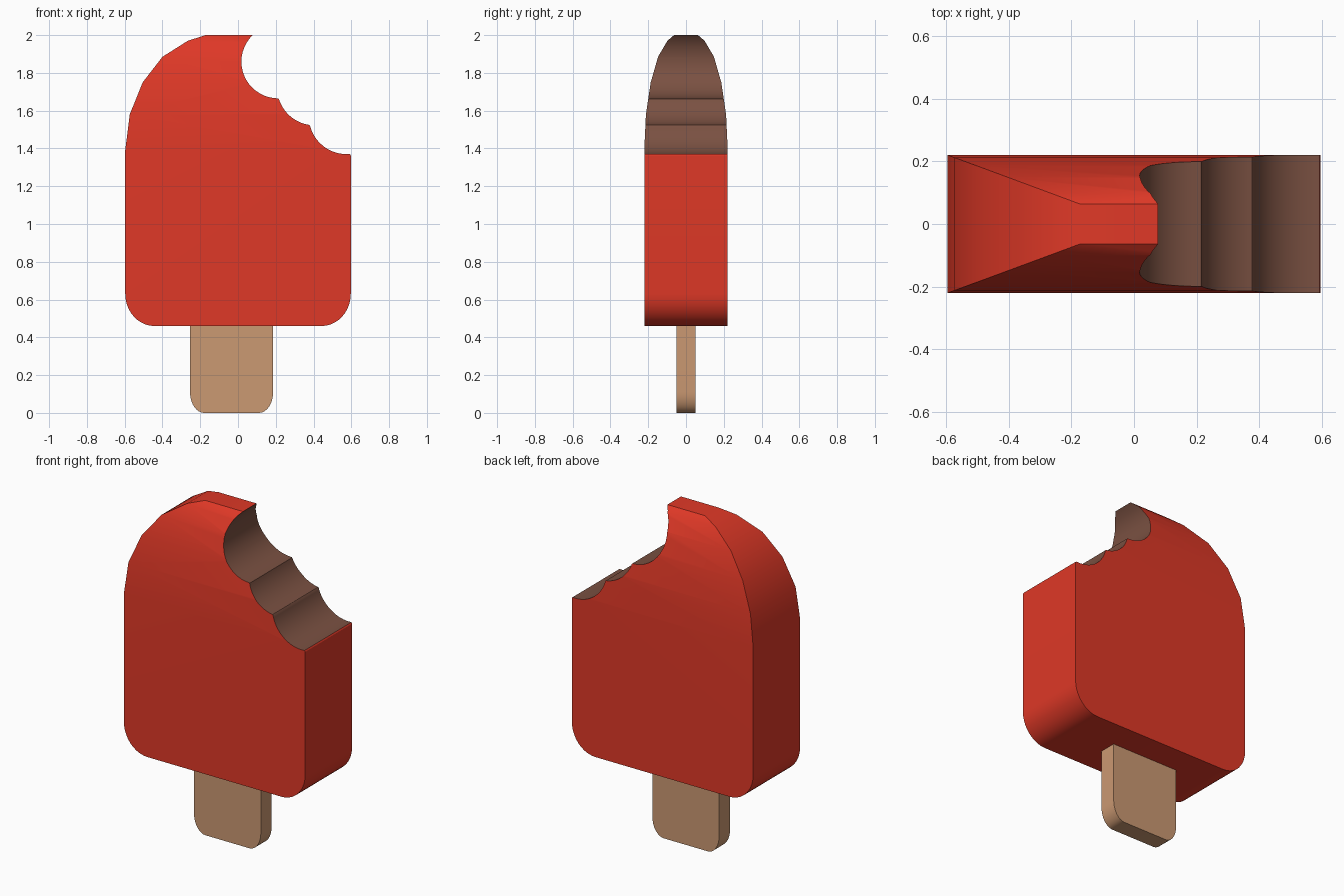
import bpy, bmesh, math

if "Cube" in bpy.data.objects:
    bpy.data.objects.remove(bpy.data.objects["Cube"])


def material(name, rgb):
    m = bpy.data.materials.new(name)
    m.diffuse_color = (*rgb, 1)
    m.use_nodes = True
    m.node_tree.nodes["Principled BSDF"].inputs["Base Color"].default_value = m.diffuse_color
    return m


red = material("red_ice", (0.74, 0.040, 0.020))
brown = material("chocolate_filling", (0.195, 0.082, 0.054))
wood = material("wood", (0.60, 0.32, 0.17))


def make_object(name, bm, mats):
    bmesh.ops.recalc_face_normals(bm, faces=bm.faces[:])
    me = bpy.data.meshes.new(name)
    bm.to_mesh(me)
    bm.free()
    for m in mats:
        me.materials.append(m)
    ob = bpy.data.objects.new(name, me)
    bpy.context.collection.objects.link(ob)
    return ob


def loft(name, rings, cx, mats):
    """Stack of rectangles given as (z, half width, half depth)."""
    bm = bmesh.new()
    loops = [[bm.verts.new((cx + sx * hx, sy * hy, z))
              for sx, sy in ((-1, -1), (1, -1), (1, 1), (-1, 1))]
             for z, hx, hy in rings]
    for a, b in zip(loops, loops[1:]):
        for i in range(4):
            j = (i + 1) % 4
            bm.faces.new((a[i], a[j], b[j], b[i]))
    bm.faces.new(loops[0][::-1])
    bm.faces.new(loops[-1])
    return make_object(name, bm, mats)


def rounded_bottom(z0, hx, hy, rx, rz, n=10):
    """Rings that round the two lower corners of the front outline."""
    angles = [math.pi / 2 * i / n for i in range(n + 1)]
    return [(z0 + rz * (1 - math.cos(a)), hx - rx + rx * math.sin(a), hy)
            for a in angles]


def smooth(ob):
    bpy.ops.object.select_all(action='DESELECT')
    ob.select_set(True)
    bpy.context.view_layer.objects.active = ob
    bpy.ops.object.shade_smooth_by_angle(angle=math.radians(30))


# Ice body: rounded bottom corners, tapering faceted top
W, D = 0.597, 0.221
rings = rounded_bottom(0.46, W, D, 0.155, 0.17)
for z, s in ((1.39, 1), (1.58, 0.96), (1.75, 0.845), (1.885, 0.67),
             (1.97, 0.445), (2.0, 0.287)):
    rings.append((z, W * s, D * s))
body = loft("ice_body", rings, 0, [red, brown])

# Bite cutter: three scalloped arcs, extruded through the depth
outline = [(0.9, 2.3), (0.2, 2.3)]
for cx, cz, r, start, end in ((0.213, 1.86, 0.195, 120, 270),
                              (0.405, 1.72, 0.197, 197, 262),
                              (0.575, 1.57, 0.2, 194, 275)):
    for i in range(21):
        a = math.radians(start + (end - start) * i / 20)
        outline.append((cx + r * math.cos(a), cz + r * math.sin(a)))
outline += [(0.602, 1.355), (0.9, 1.355)]
bm = bmesh.new()
front = bm.faces.new([bm.verts.new((x, -0.4, z)) for x, z in outline])
ext = bmesh.ops.extrude_face_region(bm, geom=[front])
bmesh.ops.translate(bm, vec=(0, 0.8, 0),
                    verts=[v for v in ext["geom"] if isinstance(v, bmesh.types.BMVert)])
for f in bm.faces:
    f.material_index = 0 if f.calc_center_median().x > 0.592 and abs(f.normal.y) < 0.5 else 1
cutter = make_object("bite_cutter", bm, [red, brown])
cutter.hide_render = True

mod = body.modifiers.new("bite", 'BOOLEAN')
mod.object = cutter
mod.operation = 'DIFFERENCE'
mod.solver = 'EXACT'
mod.material_mode = 'INDEX'
bpy.context.view_layer.objects.active = body
bpy.ops.object.modifier_apply(modifier=mod.name)
bpy.data.objects.remove(cutter)
smooth(body)

# Stick: slightly off centre, rounded lower corners
stick_rings = rounded_bottom(0, 0.22, 0.051, 0.075, 0.11, 8) + [(0.48, 0.22, 0.051)]
smooth(loft("stick", stick_rings, -0.034, [wood]))
